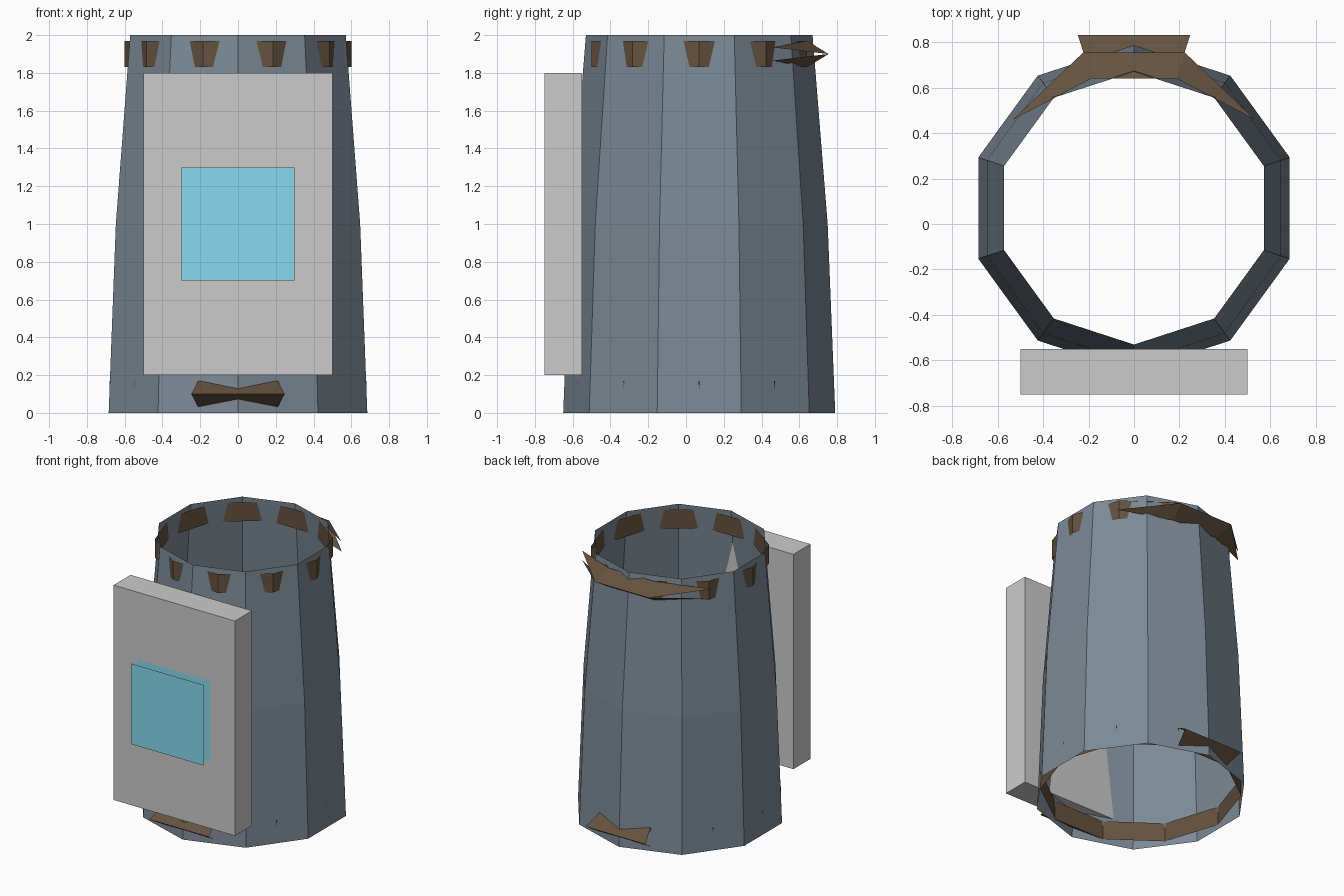
import bpy, bmesh
from math import sin, cos, radians
from mathutils import Vector

if "Cube" in bpy.data.objects:
    bpy.data.objects.remove(bpy.data.objects["Cube"])

CY = 0.07   # y of the barrel axis
N = 10      # sides


def material(name, rgb):
    m = bpy.data.materials.new(name)
    m.diffuse_color = (*rgb, 1)
    m.use_nodes = True
    m.node_tree.nodes["Principled BSDF"].inputs["Base Color"].default_value = m.diffuse_color
    return m


STEEL = material("slate_metal", (0.2, 0.25, 0.3))
BROWN = material("dark_brown", (0.13, 0.085, 0.05))
BLUE = material("blue_glass", (0.25, 0.7, 0.85))


def polar(r, deg, z):
    a = radians(deg)
    return Vector((r * cos(a), CY + r * sin(a), z))


def finish(bm, name, mat=None):
    me = bpy.data.meshes.new(name)
    bm.to_mesh(me)
    bm.free()
    ob = bpy.data.objects.new(name, me)
    bpy.context.collection.objects.link(ob)
    if mat:
        me.materials.append(mat)
    return ob


def face(bm, *pts):
    bm.faces.new([bm.verts.new(p) for p in pts])


def tube(bm, profile, start):
    """Open ten-sided wall through (radius, z) points."""
    rings = [[bm.verts.new(polar(r, start + 360 / N * i, z)) for i in range(N)]
             for r, z in profile]
    for lo, hi in zip(rings, rings[1:]):
        for i in range(N):
            j = (i + 1) % N
            bm.faces.new((lo[i], lo[j], hi[j], hi[i]))


def ridge(bm, r, z, mid):
    """Pointed outer segment of a three-sided hoop, centred on angle mid."""
    for dz in (0.07, -0.07):
        face(bm, polar(r, mid - 18, z + dz), polar(r, mid + 18, z + dz),
             polar(r + 0.12, mid + 18, z), polar(r + 0.12, mid - 18, z))


# tapered open body
bm = bmesh.new()
tube(bm, [(0.72, 0), (0.68, 1), (0.60, 2)], 18)
finish(bm, "barrel_body", STEEL)

# lower hoop: inner band with ridges at front and back
bm = bmesh.new()
tube(bm, [(0.68, 0.03), (0.68, 0.17)], 0)
ridge(bm, 0.68, 0.1, 90)
ridge(bm, 0.68, 0.1, 270)
finish(bm, "lower_hoop", BROWN)

# upper hoop: inner band with a ridge and tapering tips at the back
bm = bmesh.new()
tube(bm, [(0.60, 1.83), (0.60, 1.97)], 0)
ridge(bm, 0.60, 1.9, 90)
for near, far in ((72, 36), (108, 144)):
    for dz in (0.07, -0.07):
        tip = (polar(0.60, far, 1.9 + dz) + polar(0.72, far, 1.9)) / 2
        face(bm, polar(0.60, near, 1.9 + dz), polar(0.72, near, 1.9), tip)
finish(bm, "upper_hoop", BROWN)

# front panel
bm = bmesh.new()
bmesh.ops.create_cube(bm, size=1)
for v in bm.verts:
    v.co = (v.co.x, -0.65 + v.co.y * 0.2, 1 + v.co.z * 1.6)
finish(bm, "front_panel")

# window: two parallel panes in front of the panel
bm = bmesh.new()
for y in (-0.83, -0.752):
    face(bm, (-0.3, y, 0.7), (0.3, y, 0.7), (0.3, y, 1.3), (-0.3, y, 1.3))
finish(bm, "window_panes", BLUE)
